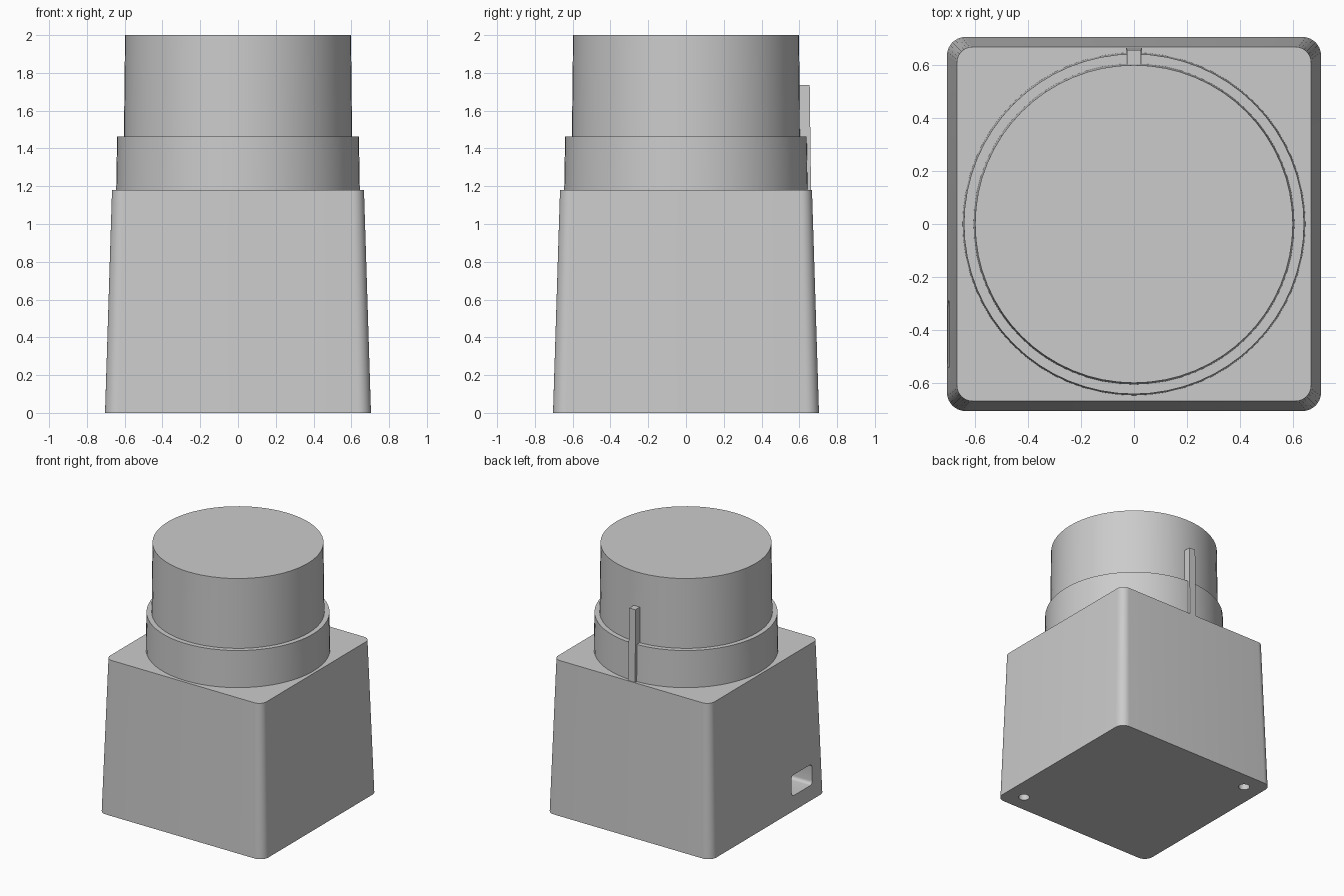
import bpy, bmesh, math
from mathutils import Matrix

if "Cube" in bpy.data.objects:
    bpy.data.objects.remove(bpy.data.objects["Cube"])


def outline(hx, hy, r, n):
    """Rounded rectangle (a circle when hx = hy = r)."""
    pts = []
    for q, (sx, sy) in enumerate([(1, 1), (-1, 1), (-1, -1), (1, -1)]):
        for i in range(n + 1):
            a = (q + i / n) * math.pi / 2
            pts.append((sx * (hx - r) + r * math.cos(a), sy * (hy - r) + r * math.sin(a)))
    return pts


def loft(name, rings, n=8, matrix=Matrix(), bottom=True):
    """Skin rings of (hx, hy, radius, centre_y, z) and cap the ends."""
    bm = bmesh.new()
    loops = [[bm.verts.new((x, y + cy, z)) for x, y in outline(hx, hy, r, n)]
             for hx, hy, r, cy, z in rings]
    for lo, hi in zip(loops, loops[1:]):
        for i in range(len(lo)):
            j = (i + 1) % len(lo)
            bm.faces.new((lo[i], lo[j], hi[j], hi[i]))
    if bottom:
        bm.faces.new(loops[0][::-1])
    bm.faces.new(loops[-1])
    bmesh.ops.remove_doubles(bm, verts=bm.verts, dist=1e-5)
    bm.transform(matrix)
    me = bpy.data.meshes.new(name)
    bm.to_mesh(me)
    bm.free()
    ob = bpy.data.objects.new(name, me)
    bpy.context.collection.objects.link(ob)
    return ob


def activate(ob):
    bpy.ops.object.select_all(action='DESELECT')
    ob.select_set(True)
    bpy.context.view_layer.objects.active = ob


def cut(ob, cutter):
    mod = ob.modifiers.new("cut", 'BOOLEAN')
    mod.operation, mod.solver, mod.object = 'DIFFERENCE', 'EXACT', cutter
    activate(ob)
    bpy.ops.object.modifier_apply(modifier=mod.name)
    bpy.data.objects.remove(cutter)


# Tapered square base
base = loft("base", [(0.704, 0.704, 0.07, 0, 0), (0.667, 0.667, 0.06, 0, 1.18)])

# Socket opening low on the left side
turn = Matrix.Translation((0, -0.415, 0.193)) @ Matrix.Rotation(math.pi / 2, 4, 'Y')
cut(base, loft("socket_cutter", [(0.078, 0.125, 0.025, 0, -0.8),
                                 (0.078, 0.125, 0.025, 0, -0.4)], 6, turn))

# Two screw holes in opposite corners of the underside
for s in (1, -1):
    place = Matrix.Translation((s * 0.56, -s * 0.567, 0))
    cut(base, loft("hole_cutter", [(0.04, 0.04, 0.04, 0, -0.1),
                                   (0.04, 0.04, 0.04, 0, 0.2)], 6, place))

# Round collar stepping in to the drum
drum = loft("collar_and_drum", [(r, r, r, 0, z) for r, z in
                                [(0.645, 1.18), (0.64, 1.464), (0.604, 1.464), (0.598, 2.0)]],
            16, bottom=False)

# Locating key on the back
key = loft("key", [(0.03, 0.036, 0, 0.626, 1.18), (0.026, 0.033, 0, 0.622, 1.737)],
           1, bottom=False)

for ob in (base, drum, key):
    activate(ob)
    bpy.ops.object.shade_smooth_by_angle(angle=math.radians(30))
